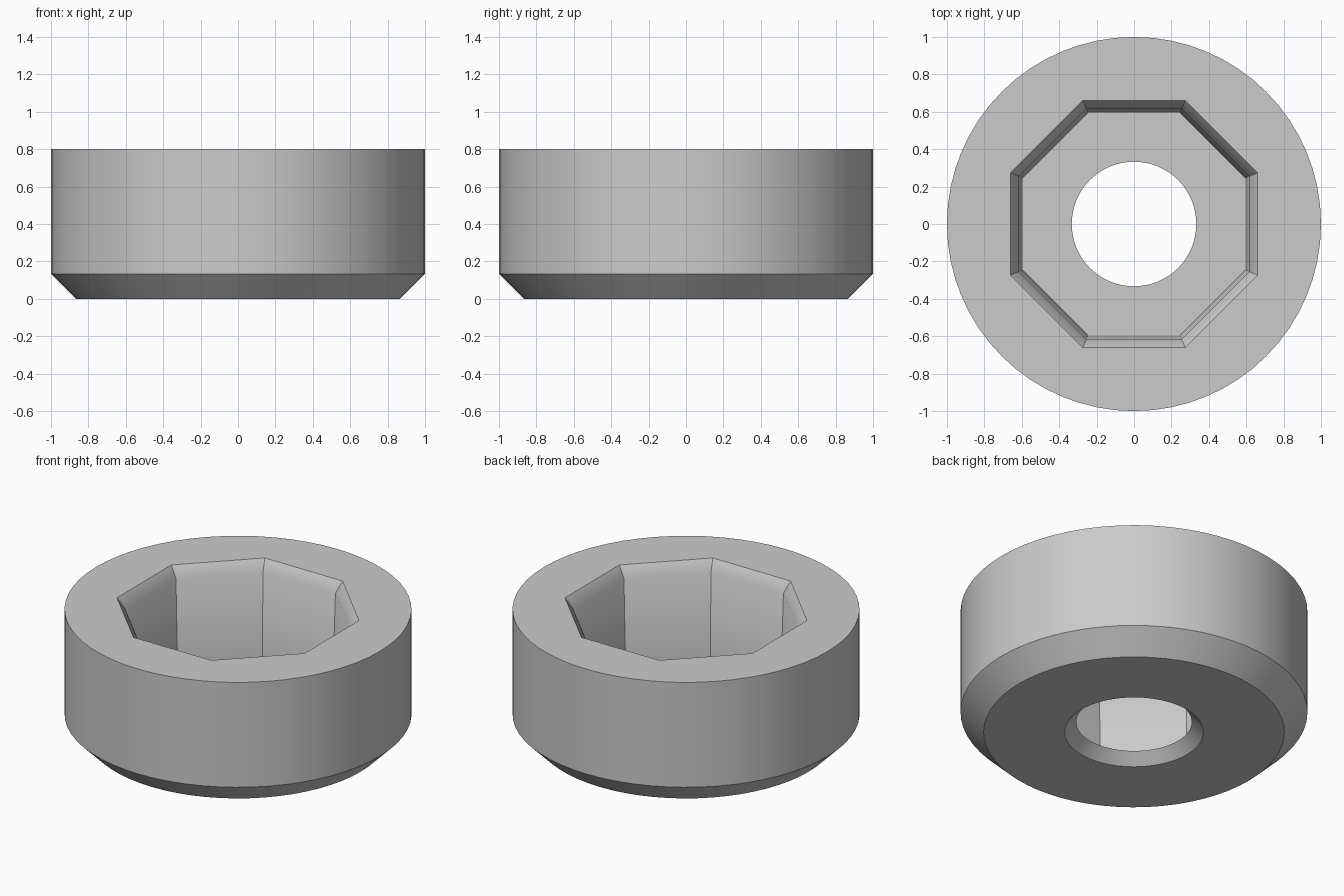
import bpy, bmesh, math

if "Cube" in bpy.data.objects:
    bpy.data.objects.remove(bpy.data.objects["Cube"])

SEGMENTS = 64

grey = bpy.data.materials.new("plain grey")
grey.use_nodes = True
colour = (0.6, 0.6, 0.6, 1)
grey.diffuse_color = colour
grey.node_tree.nodes["Principled BSDF"].inputs["Base Color"].default_value = colour

bm = bmesh.new()


def ring(radius, z, octagon=False):
    """Closed loop of vertices: a circle, or an octagon with flats at this radius."""
    verts = []
    for i in range(SEGMENTS):
        a = math.tau * i / SEGMENTS
        r = radius
        if octagon:
            flat = math.tau / 8
            r /= math.cos(a - flat * math.floor(a / flat + 0.5))
        verts.append(bm.verts.new((r * math.cos(a), r * math.sin(a), z)))
    return verts


# Section, running up the outside, over the rim, down the socket and out of the hole
rings = [
    ring(0.867, 0),              # underside edge
    ring(1, 0.133),              # top of outer chamfer
    ring(1, 0.8),                # outer rim
    ring(0.66, 0.8, True),       # socket mouth
    ring(0.615, 0.733, True),    # bottom of socket lead-in
    ring(0.595, 0.067, True),    # socket floor, slightly tapered wall
    ring(0.333, 0.067),          # through hole
    ring(0.4, 0),                # hole countersink
]
for a, b in zip(rings, rings[1:] + rings[:1]):
    for i in range(SEGMENTS):
        j = (i + 1) % SEGMENTS
        bm.faces.new((a[i], a[j], b[j], b[i]))
bmesh.ops.recalc_face_normals(bm, faces=bm.faces)

mesh = bpy.data.meshes.new("socket_ring")
bm.to_mesh(mesh)
bm.free()
mesh.materials.append(grey)
body = bpy.data.objects.new("socket_ring", mesh)
bpy.context.collection.objects.link(body)

# Smooth round walls and lead-in, crisp octagon corners and chamfers
bpy.ops.object.select_all(action="DESELECT")
body.select_set(True)
bpy.context.view_layer.objects.active = body
bpy.ops.object.shade_smooth_by_angle(angle=math.radians(34.5))
